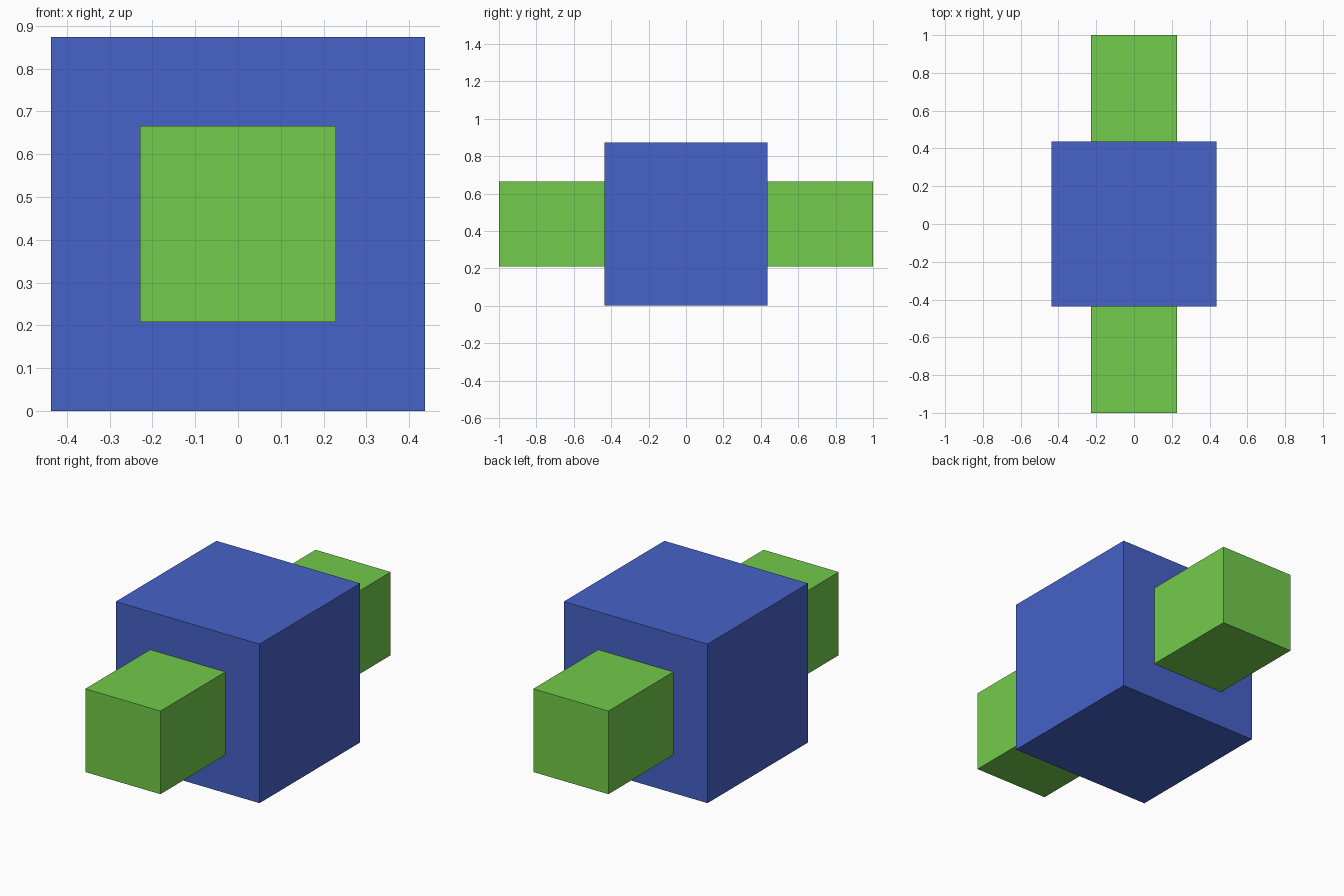
import bpy

if "Cube" in bpy.data.objects:
    bpy.data.objects.remove(bpy.data.objects["Cube"])


def material(name, color):
    mat = bpy.data.materials.new(name)
    mat.diffuse_color = (*color, 1.0)
    mat.use_nodes = True
    mat.node_tree.nodes["Principled BSDF"].inputs["Base Color"].default_value = mat.diffuse_color
    return mat


def box(name, size, center, mat):
    bpy.ops.mesh.primitive_cube_add(size=1, location=center)
    obj = bpy.context.object
    obj.name = name
    obj.scale = size
    bpy.ops.object.transform_apply(location=False, rotation=False, scale=True)
    obj.data.materials.append(mat)
    return obj


BODY = 0.874
BAR = 0.457
MID_Z = BODY / 2

# Central cube
box("body_cube", (BODY, BODY, BODY), (0, 0, MID_Z),
    material("blue", (0.061, 0.122, 0.578)))

# Square bar running front to back through the cube
box("through_bar", (BAR, 2.0, BAR), (0, 0, MID_Z),
    material("green", (0.171, 0.597, 0.069)))
